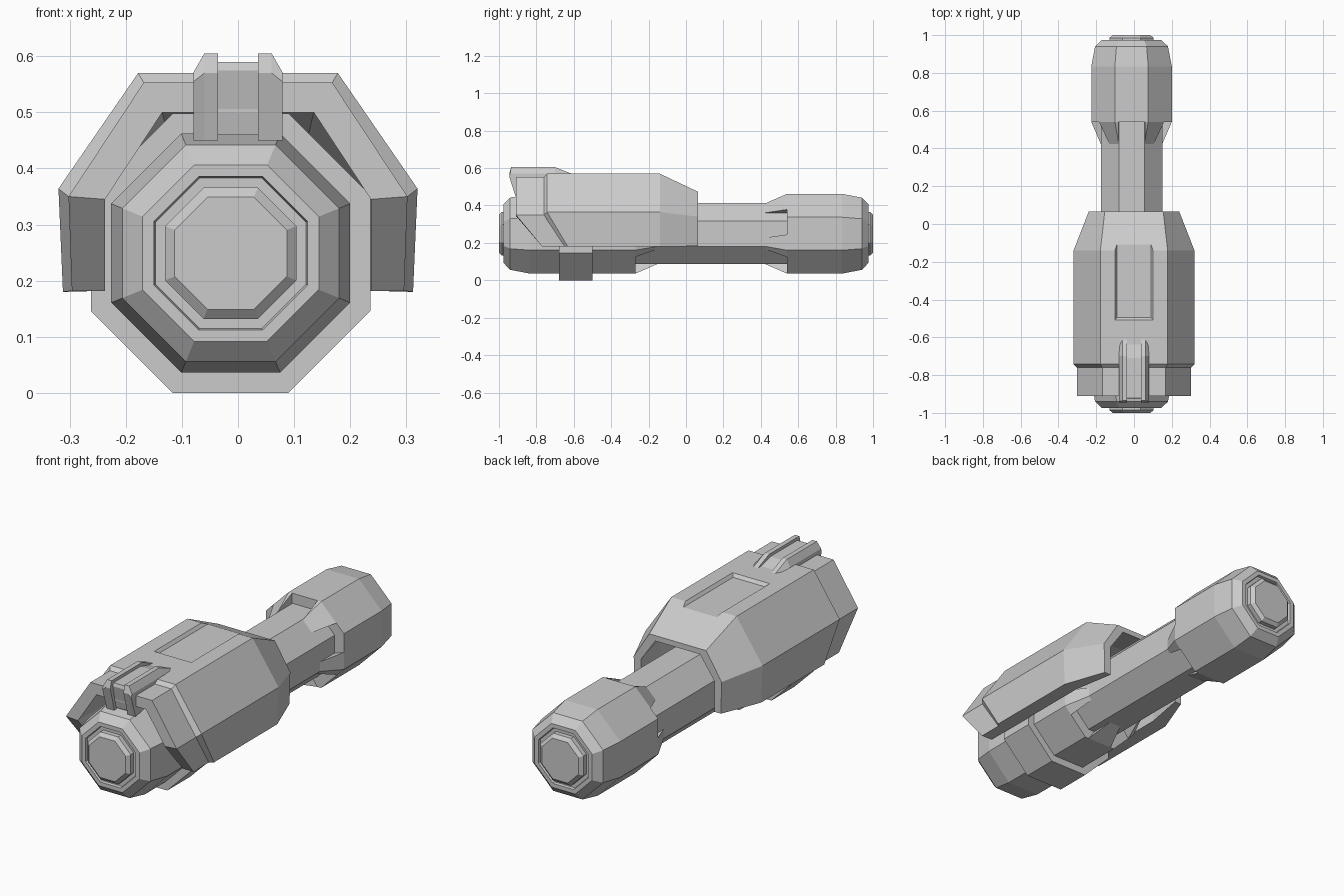
import bpy, bmesh
from math import cos, sin, pi, radians
from mathutils import Matrix

if "Cube" in bpy.data.objects:
    bpy.data.objects.remove(bpy.data.objects["Cube"])

CX, CZ = -0.013, 0.249      # axis of the octagonal core


def finish(bm, name):
    bmesh.ops.recalc_face_normals(bm, faces=bm.faces)
    me = bpy.data.meshes.new(name)
    bm.to_mesh(me)
    bm.free()
    ob = bpy.data.objects.new(name, me)
    bpy.context.collection.objects.link(ob)
    return ob


def loft(name, rings, strip_caps=False):
    """Skin closed rings; caps are one face, or quads across a U-shaped section."""
    bm = bmesh.new()
    rows = [[bm.verts.new(p) for p in r] for r in rings]
    n = len(rows[0])
    for a, b in zip(rows, rows[1:]):
        for i in range(n):
            j = (i + 1) % n
            bm.faces.new((a[i], a[j], b[j], b[i]))
    for r in (rows[0], rows[-1]):
        if strip_caps:
            for i in range(n // 2 - 1):
                bm.faces.new((r[i], r[i + 1], r[n - 2 - i], r[n - 1 - i]))
        else:
            bm.faces.new(r)
    return finish(bm, name)


def octagon(y, apothem):
    r = apothem / cos(pi / 8)
    return [(CX + r * cos(pi / 8 + k * pi / 4), y, CZ + r * sin(pi / 8 + k * pi / 4))
            for k in range(8)]


def lathe(name, profile):
    return loft(name, [octagon(y, a) for y, a in profile])


def box(name, size, matrix):
    bm = bmesh.new()
    bmesh.ops.create_cube(bm, size=1, matrix=matrix @ Matrix.Diagonal((*size, 1)))
    return finish(bm, name)


def cut(ob, cutter):
    cutter.hide_render = True
    mod = ob.modifiers.new("cut", 'BOOLEAN')
    mod.operation, mod.solver, mod.object = 'DIFFERENCE', 'EXACT', cutter
    bpy.context.view_layer.objects.active = ob
    bpy.ops.object.modifier_apply(modifier=mod.name)
    bpy.data.objects.remove(cutter)


# Central shaft and the collar round the front head
lathe("shaft", [(-0.30, 0.163), (0.58, 0.163)])
lathe("collar", [(-0.68, 0.249), (-0.50, 0.249)])

# End heads: stepped cap, body and slotted taper
CAP = [(1.0, 0.10), (0.985, 0.117), (0.962, 0.117), (0.962, 0.134), (0.975, 0.137),
       (0.975, 0.157), (0.94, 0.193), (0.835, 0.213)]
for name, s, y_body, y_tip in (("front_head", -1, -0.27, -0.15), ("rear_head", 1, 0.54, 0.42)):
    head = lathe(name, [(s * y, a) for y, a in CAP] + [(y_body, 0.213), (y_tip, 0.161)])
    y_mid = (y_body + y_tip) / 2 - s * 0.02
    for k in range(5):
        m = (Matrix.Translation((CX, y_mid, CZ))
             @ Matrix.Rotation(-radians(90 + 72 * k), 4, 'Y')
             @ Matrix.Translation((0.22, 0, 0)))
        cut(head, box("slot_cutter", (0.20, 0.16, 0.14), m))


# Shroud: U-shaped shell, narrower nose with raked lower front, tapered back
def shell_ring(y, y_low, outer, inner):
    (tx, tz), (sx, sz), (bx, bz) = outer
    (ux, uz), (vx, vz), (wx, wz) = inner
    right_out = [(bx, y_low, bz), (sx, y, sz), (tx, y, tz)]
    right_in = [(ux, y, uz), (vx, y, vz), (wx, y_low, wz)]

    def flip(pts):
        return [(-x, yy, z) for x, yy, z in reversed(pts)]
    return right_out + flip(right_out) + flip(right_in) + right_in


IN = [(0.135, 0.50), (0.237, 0.345), (0.237, 0.182)]
NOSE = [(0.168, 0.553), (0.302, 0.35), (0.296, 0.182)]
MAIN = [(0.178, 0.57), (0.32, 0.364), (0.312, 0.18)]
shroud = loft("shroud", [
    shell_ring(-0.91, -0.77, NOSE, IN),
    shell_ring(-0.76, -0.65, NOSE, IN),
    shell_ring(-0.742, -0.632, MAIN, IN),
    shell_ring(-0.14, -0.14, MAIN, IN),
    shell_ring(0.065, 0.065, [(0.155, 0.473), (0.24, 0.34), (0.236, 0.183)],
               [(0.122, 0.446), (0.20, 0.335), (0.20, 0.183)])], strip_caps=True)

# Shallow panel recess running out at the taper
cut(shroud, loft("panel_cutter", [
    [(-w, y, z), (w, y, z), (w, 0.0, z), (-w, 0.0, z)]
    for w, y, z in ((0.09, -0.495, 0.555), (0.105, -0.513, 0.575), (0.105, -0.513, 0.65))]))

# Sight: two rails with sloped outer edges and a lower block between them
full = [(-0.945, 0.57), (-0.935, 0.605), (-0.70, 0.605), (-0.60, 0.565), (-0.60, 0.51), (-0.912, 0.45)]
low = [(-0.945, 0.555), (-0.94, 0.572), (-0.70, 0.572), (-0.62, 0.56), (-0.60, 0.51), (-0.912, 0.45)]
for name, s in (("left_rail", -1), ("right_rail", 1)):
    loft(name, [[(s * x, y, z) for y, z in prof]
                for x, prof in ((0.036, full), (0.06, full), (0.079, low))])
mid = [(-0.925, 0.575), (-0.92, 0.59), (-0.71, 0.59), (-0.62, 0.565), (-0.62, 0.51), (-0.90, 0.46)]
loft("sight_block", [[(x, y, z) for y, z in mid] for x in (-0.04, 0.04)])
